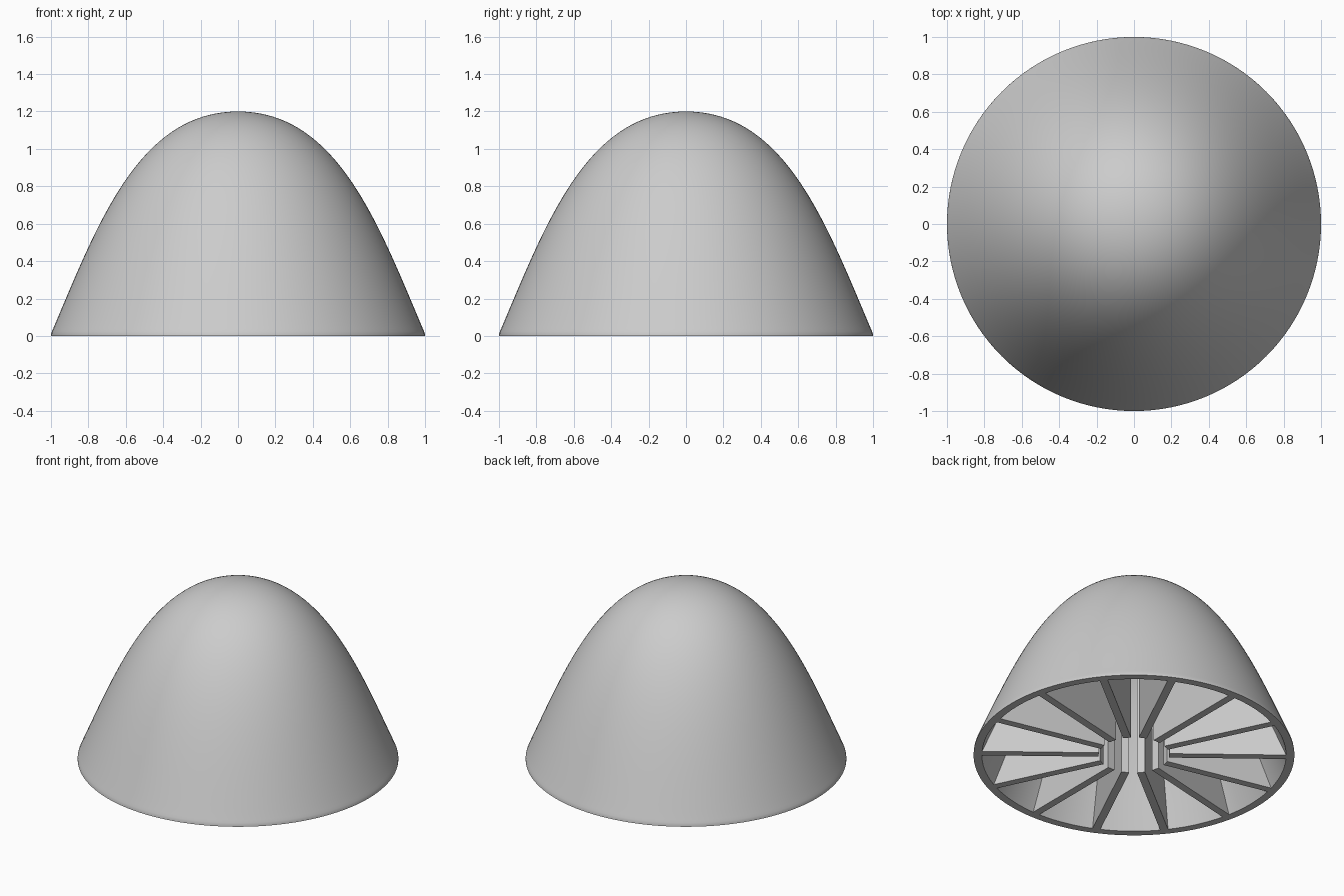
import bpy
import bmesh
import math
from mathutils import Matrix, Vector
from mathutils.geometry import interpolate_bezier

SEGMENTS = 128
WALL = 0.052
RIBS = 14
RIB_THICKNESS = 0.05
HUB_RADIUS = 0.22

cube = bpy.data.objects.get("Cube")
if cube:
    bpy.data.objects.remove(cube, do_unlink=True)

grey = bpy.data.materials.new("light grey")
grey.use_nodes = True
grey.diffuse_color = (0.6, 0.6, 0.6, 1)
grey.node_tree.nodes["Principled BSDF"].inputs["Base Color"].default_value = (0.6, 0.6, 0.6, 1)


def finish(bm, name):
    bmesh.ops.recalc_face_normals(bm, faces=bm.faces)
    mesh = bpy.data.meshes.new(name)
    bm.to_mesh(mesh)
    bm.free()
    mesh.materials.append(grey)
    obj = bpy.data.objects.new(name, mesh)
    bpy.context.collection.objects.link(obj)
    return obj


# Dome curve from the apex down to the rim, in the xz plane
curve = interpolate_bezier(Vector((0, 0, 1.2)), Vector((0.53, 0, 1.2)),
                           Vector((0.75, 0, 0.6)), Vector((0.988, 0, 0.04)), 40)


def inset(distance):
    """Dome curve moved inwards, carried straight down to the ground."""
    points = []
    for i, p in enumerate(curve):
        along = curve[min(i + 1, len(curve) - 1)] - curve[max(i - 1, 0)]
        if i == 0:
            along = Vector((1, 0, 0))
        normal = Vector((-along.z, 0, along.x)).normalized()
        points.append(p - normal * distance)
    slope = points[-1] - points[-2]
    last = points[-1]
    points.append(last - slope * (last.z / slope.z))
    return points


# Hollow dome with a small rounded lip
lip = [Vector((0.995, 0, 0.024)), Vector((0.999, 0, 0.012)), Vector((1, 0, 0))]
outline = list(curve) + lip + inset(WALL)[::-1]
bm = bmesh.new()
verts = [bm.verts.new(p) for p in outline]
edges = [bm.edges.new(pair) for pair in zip(verts, verts[1:])]
bmesh.ops.spin(bm, geom=verts + edges, cent=(0, 0, 0), axis=(0, 0, 1),
               angle=math.tau, steps=SEGMENTS)
bmesh.ops.remove_doubles(bm, verts=bm.verts, dist=0.0005)
dome = finish(bm, "dome_shell")
bpy.ops.object.select_all(action='DESELECT')
dome.select_set(True)
bpy.context.view_layer.objects.active = dome
bpy.ops.object.shade_smooth_by_angle(angle=math.radians(35))

# Radial ribs reaching from the open hub to the inside of the wall
upper = [p for p in inset(WALL * 0.5) if p.x > HUB_RADIUS]
rib_outline = [Vector((HUB_RADIUS, 0, 0)), Vector((HUB_RADIUS, 0, upper[0].z))] + upper
shift = Vector((0, RIB_THICKNESS / 2, 0))
bm = bmesh.new()
for i in range(RIBS):
    turn = Matrix.Rotation(math.radians(90) + math.tau * i / RIBS, 4, 'Z')
    face = bm.faces.new([bm.verts.new(turn @ (p - shift)) for p in rib_outline])
    side = bmesh.ops.extrude_face_region(bm, geom=[face], use_keep_orig=True)
    moved = [v for v in side["geom"] if isinstance(v, bmesh.types.BMVert)]
    bmesh.ops.translate(bm, verts=moved, vec=turn @ (shift * 2))
finish(bm, "radial_ribs")
